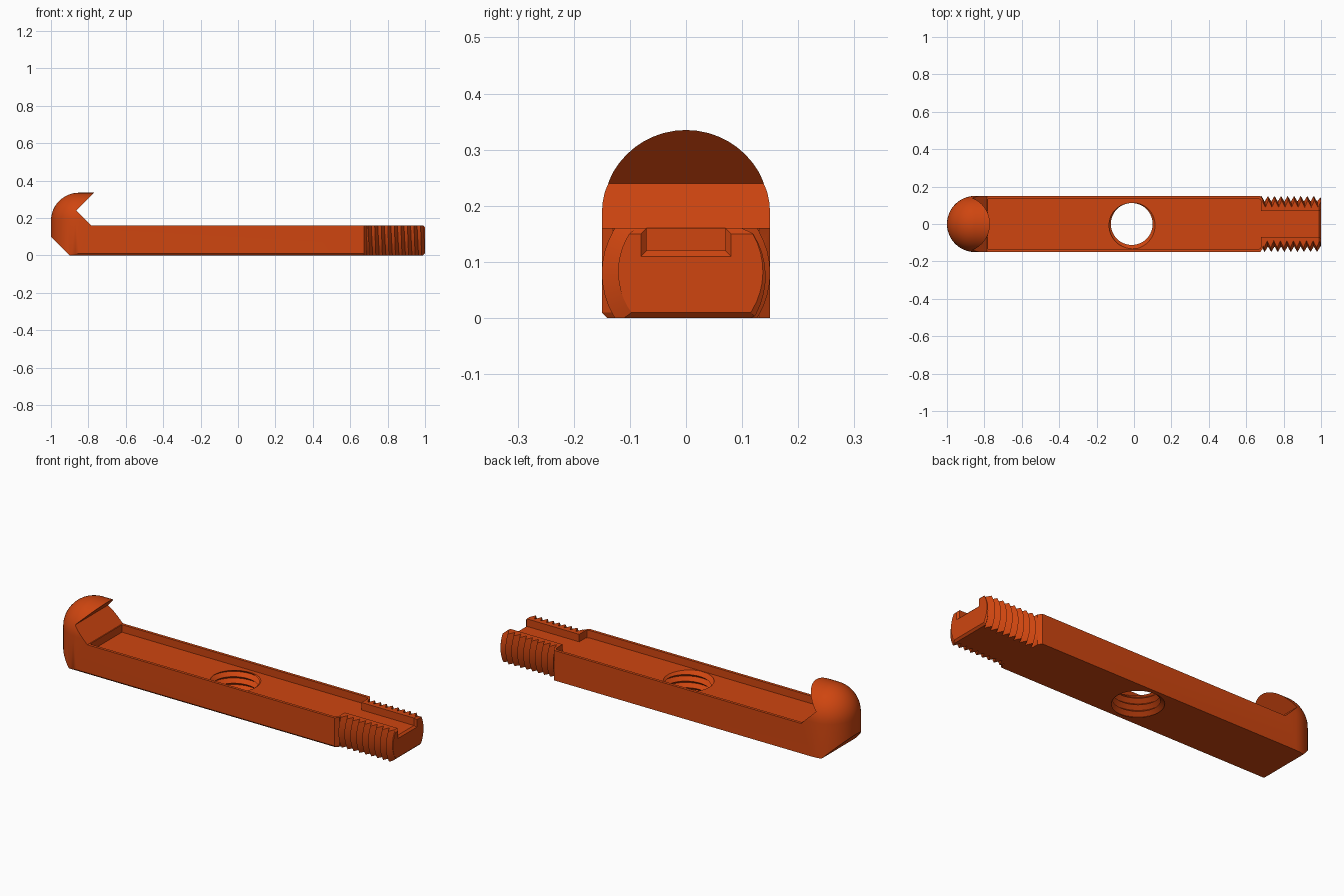
import bpy
import bmesh
from math import sin, cos, pi, radians
from mathutils import Matrix

cube = bpy.data.objects.get("Cube")
if cube:
    bpy.data.objects.remove(cube, do_unlink=True)

# Single orange plastic material
orange = bpy.data.materials.new("orange_plastic")
orange.use_nodes = True
color = (0.62, 0.06, 0.005, 1)
orange.diffuse_color = color
orange.node_tree.nodes["Principled BSDF"].inputs["Base Color"].default_value = color

HALF = 0.15       # half width of the bar
TOP = 0.16        # height of the bar
FLOOR = 0.12      # floor of the recess
DOME_Z = 0.185    # centre height of the hook dome
DOME_X = -0.85
PITCH = 0.035


def to_object(bm, name):
    bmesh.ops.recalc_face_normals(bm, faces=bm.faces[:])
    mesh = bpy.data.meshes.new(name)
    bm.to_mesh(mesh)
    bm.free()
    mesh.materials.append(orange)
    obj = bpy.data.objects.new(name, mesh)
    bpy.context.collection.objects.link(obj)
    return obj


def hull(name, points):
    bm = bmesh.new()
    for p in points:
        bm.verts.new(p)
    result = bmesh.ops.convex_hull(bm, input=bm.verts[:])
    loose = [v for v in bm.verts if not v.link_faces]
    bmesh.ops.delete(bm, geom=loose, context='VERTS')
    bmesh.ops.dissolve_limit(bm, angle_limit=0.001, verts=bm.verts[:], edges=bm.edges[:])
    return to_object(bm, name)


def prism(name, outline, depth):
    """Extrude a closed 3D outline along the depth vector."""
    bm = bmesh.new()
    face = bm.faces.new([bm.verts.new(p) for p in outline])
    extruded = bmesh.ops.extrude_face_region(bm, geom=[face])["geom"]
    verts = [g for g in extruded if isinstance(g, bmesh.types.BMVert)]
    bmesh.ops.translate(bm, verts=verts, vec=depth)
    return to_object(bm, name)


def screw_rod(name, start, end, root, crest, limit, matrix, n=48):
    """Closed rod along local z with a helical V thread."""
    bm = bmesh.new()
    levels = int(2 * (end - start) / PITCH)
    rows = []
    for k in range(levels):
        row = []
        for i in range(n):
            z = start + (k / 2 + i / n) * PITCH
            r = min(crest if k % 2 else root, limit(z))
            a = 2 * pi * i / n
            row.append(bm.verts.new((r * cos(a), r * sin(a), z)))
        rows.append(row)
    for k in range(levels - 1):
        for i in range(n - 1):
            bm.faces.new((rows[k][i], rows[k][i + 1], rows[k + 1][i + 1], rows[k + 1][i]))
        if k + 3 < levels:
            bm.faces.new((rows[k][-1], rows[k + 2][0], rows[k + 3][0], rows[k + 1][-1]))
    # Close both ends with fans
    rim = [e for e in bm.edges if e.is_boundary]
    middle = (start + end) / 2
    low = bm.verts.new((0, 0, start - PITCH))
    high = bm.verts.new((0, 0, end + 2 * PITCH))
    for e in rim:
        hub = low if e.verts[0].co.z < middle else high
        bm.faces.new((e.verts[0], e.verts[1], hub))
    bmesh.ops.triangulate(bm, faces=bm.faces[:])
    bmesh.ops.transform(bm, matrix=matrix, verts=bm.verts[:])
    return to_object(bm, name)


def boolean(target, cutter, operation):
    mod = target.modifiers.new("cut", 'BOOLEAN')
    mod.operation = operation
    mod.solver = 'EXACT'
    mod.object = cutter
    bpy.ops.object.select_all(action='DESELECT')
    bpy.context.view_layer.objects.active = target
    target.select_set(True)
    bpy.ops.object.modifier_apply(modifier=mod.name)
    bpy.data.objects.remove(cutter, do_unlink=True)


# Bar envelope: ball nose on a round post, domed section running to the right
points = []
STEPS = 48
for i in range(STEPS):
    a = 2 * pi * i / STEPS
    x, y = DOME_X + HALF * cos(a), HALF * sin(a)
    points += [(x, max(y, 0.01 - HALF), 0), (x, y, 0.01)]
    for j in range(12):
        b = pi / 2 * j / 12
        points.append((DOME_X + HALF * cos(a) * cos(b), y * cos(b), DOME_Z + HALF * sin(b)))
points.append((DOME_X, 0, DOME_Z + HALF))
for x, w in ((0.675, HALF), (0.69, 0.13)):
    points += [(x, w, 0), (x, 0.01 - w, 0), (x, -w, 0.01)]
    for j in range(25):
        a = pi * j / 24
        points.append((x, w * cos(a), DOME_Z + HALF * sin(a)))
bar = hull("hooked_bar", points)

# Side profile: sloped heel, flat bar top and notched hook
profile = [(-1.1, 0.2), (-0.85, -0.05), (0.8, -0.05), (0.8, TOP), (-0.785, TOP),
           (-0.865, 0.24), (-0.72, 0.385), (-1.1, 0.385)]
boolean(bar, prism("side_profile", [(x, -0.3, z) for x, z in profile], (0, 0.6, 0)), 'INTERSECT')

# Threaded end with flat top and bottom and a chamfered tip
along_x = Matrix.Translation((0, 0, TOP / 2)) @ Matrix.Rotation(pi / 2, 4, 'Y')
thread = screw_rod("threaded_end", 0.55, 1.08, 0.12, HALF,
                   lambda x: max(0.12, 1.138 - x), along_x)
block = [(x, y, z) for x, inset in ((0.62, 0), (0.99, 0), (1.0, 0.01))
         for y in (-0.2, 0.2) for z in (inset, TOP - inset)]
boolean(thread, hull("tip_block", block), 'INTERSECT')
boolean(bar, thread, 'UNION')

# Long recess, narrow end slot and the slot's flared mouth
half_plan = [(-0.78, 0.135), (0.665, 0.135), (0.675, 0.131), (0.68, 0.12)]
plan = half_plan + [(x, -y) for x, y in reversed(half_plan)]
boolean(bar, prism("recess", [(x, y, FLOOR) for x, y in plan], (0, 0, 0.05)), 'DIFFERENCE')
slot = [(x, y, z) for x in (0.6, 1.05) for y in (-0.07, 0.07) for z in (FLOOR, 0.2)]
boolean(bar, hull("slot", slot), 'DIFFERENCE')
mouth = [(x, s * w, z) for x, w, low in ((0.99, 0.07, FLOOR), (1.01, 0.09, FLOOR - 0.02))
         for s in (-1, 1) for z in (low, 0.2)]
boolean(bar, hull("slot_mouth", mouth), 'DIFFERENCE')

# Threaded hole through the middle
hole = screw_rod("hole", -0.1, 0.24, 0.112, 0.134, lambda z: 1,
                 Matrix.Translation((-0.012, 0, 0)))
boolean(bar, hole, 'DIFFERENCE')

# Smooth round surfaces, keep hard edges
bpy.ops.object.select_all(action='DESELECT')
bar.select_set(True)
bpy.context.view_layer.objects.active = bar
bpy.ops.object.shade_smooth_by_angle(angle=radians(25))
